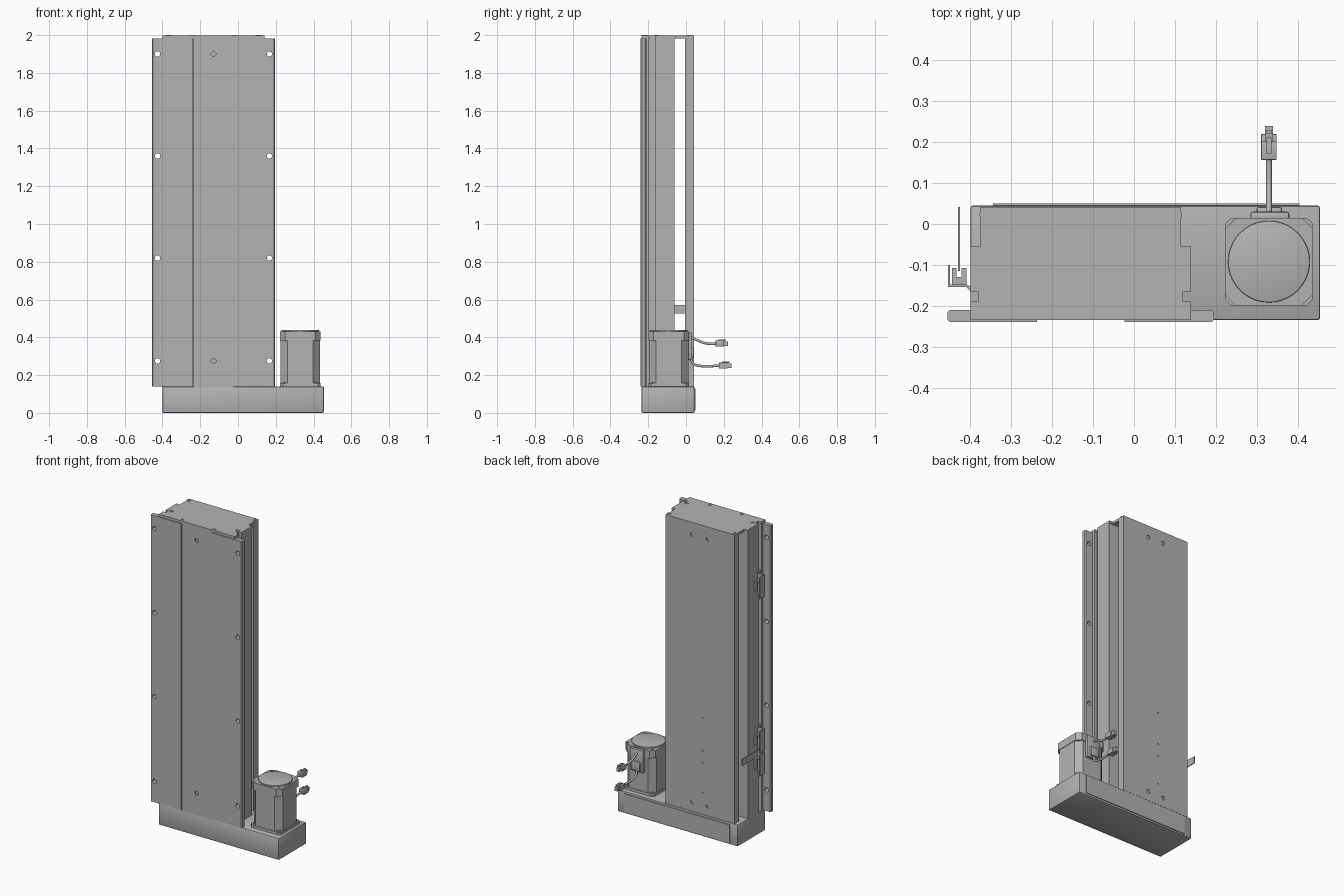
import bpy, bmesh, math
from mathutils import Vector

if "Cube" in bpy.data.objects:
    bpy.data.objects.remove(bpy.data.objects["Cube"])

grey = bpy.data.materials.new("machine grey")
grey.use_nodes = True
grey.diffuse_color = (0.45, 0.45, 0.45, 1)
grey.node_tree.nodes["Principled BSDF"].inputs["Base Color"].default_value = grey.diffuse_color

CX = -0.13          # centre line of the column
MX, MY = 0.33, -0.092   # motor axis


def finish(name, bm):
    bmesh.ops.recalc_face_normals(bm, faces=bm.faces)
    mesh = bpy.data.meshes.new(name)
    bm.to_mesh(mesh)
    bm.free()
    ob = bpy.data.objects.new(name, mesh)
    mesh.materials.append(grey)
    bpy.context.collection.objects.link(ob)
    return ob


def prism(name, pts, z0, z1):
    """Extrude a plan outline upward."""
    bm = bmesh.new()
    face = bm.faces.new([bm.verts.new((x, y, z0)) for x, y in pts])
    new = bmesh.ops.extrude_face_region(bm, geom=[face])["geom"]
    bmesh.ops.translate(bm, vec=(0, 0, z1 - z0),
                        verts=[v for v in new if isinstance(v, bmesh.types.BMVert)])
    return finish(name, bm)


def box(name, x0, x1, y0, y1, z0, z1):
    return prism(name, [(x0, y0), (x1, y0), (x1, y1), (x0, y1)], z0, z1)


def mirrored(half):
    """Full outline from its right half, given as offsets from the column centre."""
    return [(CX + u, y) for u, y in half] + [(CX - u, y) for u, y in reversed(half)]


def chamfered(r, c):
    """Chamfered square around the motor axis."""
    pts = [(r, -r + c), (r, r - c), (r - c, r), (-r + c, r),
           (-r, r - c), (-r, -r + c), (-r + c, -r), (r - c, -r)]
    return [(MX + x, MY + y) for x, y in pts]


def cylinders(name, places, r, depth, axis, sides=20):
    """Several equal cylinders in one mesh, centred on the given places."""
    bm = bmesh.new()
    rot = Vector((0, 0, 1)).rotation_difference(Vector(axis)).to_matrix()
    for p in places:
        made = bmesh.ops.create_cone(bm, cap_ends=True, segments=sides,
                                     radius1=r, radius2=r, depth=depth)["verts"]
        bmesh.ops.rotate(bm, verts=made, matrix=rot)
        bmesh.ops.translate(bm, verts=made, vec=p)
    return finish(name, bm)


def bake(ob):
    graph = bpy.context.evaluated_depsgraph_get()
    mesh = bpy.data.meshes.new_from_object(ob.evaluated_get(graph))
    ob.modifiers.clear()
    ob.data = mesh


def cut(ob, cutter):
    cutter.hide_render = True
    mod = ob.modifiers.new("cut", "BOOLEAN")
    mod.operation, mod.solver, mod.object = "DIFFERENCE", "EXACT", cutter
    bake(ob)
    bpy.data.objects.remove(cutter)


def bevel(ob, width):
    mod = ob.modifiers.new("edges", "BEVEL")
    mod.width, mod.segments = width, 2
    bake(ob)


def screws(name, places, r, axis):
    """Flat screw heads with a round socket."""
    heads = cylinders(name, places, r, 0.006, axis)
    sockets = [Vector(p) + Vector(axis) * 0.003 for p in places]
    cut(heads, cylinders("socket_cutter", sockets, r * 0.55, 0.006, axis))


# Base housing with its rear cover plate
bevel(box("base_housing", -0.40, 0.455, -0.235, 0.045, 0, 0.14), 0.006)
box("base_rear_cover", -0.345, 0.405, 0.04, 0.05, 0.012, 0.128)

# Column extrusion with side grooves
rail = [(0, -0.06), (0.27, -0.06), (0.27, -0.165), (0.25, -0.165), (0.25, -0.195),
        (0.27, -0.195), (0.27, -0.21), (0.105, -0.21), (0.105, -0.235), (0, -0.235)]
column = prism("column_rail", mirrored(rail[1:-1]), 0.13, 1.985)
cut(column, cylinders("front_hole_cutter", [(CX, -0.235, z) for z in (0.275, 1.9)],
                      0.013, 0.02, (0, 1, 0)))

# Front mounting flanges with through holes
for side, name in ((-1, "right_flange"), (1, "left_flange")):
    outline = [(0.107, -0.24), (0.32, -0.24), (0.326, -0.234),
               (0.326, -0.216), (0.32, -0.21), (0.107, -0.21)]
    flange = prism(name, [(CX + side * u, y) for u, y in outline], 0.14, 1.982)
    holes = [(CX + side * 0.296, -0.225, z) for z in (0.275, 0.82, 1.36, 1.9)]
    cut(flange, cylinders("flange_hole_cutter", holes, 0.014, 0.1, (0, 1, 0)))

# Top end plate
plate = [(0.245, 0.042), (0.245, -0.055), (0.27, -0.055), (0.27, -0.165), (0.25, -0.165),
         (0.25, -0.19), (0.27, -0.19), (0.27, -0.235)]
prism("top_plate", mirrored(plate), 1.982, 1.998)
screws("top_screws", [(CX + s * u, y, 1.997) for s in (-1, 1)
                      for u, y in ((0.235, 0.022), (0.235, -0.155), (0.113, -0.22))],
       0.013, (0, 0, 1))

# Rear cover: a shallow channel with folded lips
channel = [(0.245, 0.042), (0.245, -0.005), (0.215, -0.005), (0.215, 0.004),
           (0.236, 0.004), (0.236, 0.032)]
cover = prism("rear_cover", mirrored(channel), 0.14, 1.998)
cut(cover, cylinders("cover_hole_cutter", [(CX + s * 0.056, 0.042, z) for s in (-1, 1)
                                           for z in (0.2, 1.92)], 0.013, 0.012, (0, 1, 0)))
cut(cover, cylinders("pin_hole_cutter", [(CX - 0.02, 0.042, z) for z in (0.28, 0.47, 0.55, 0.76)],
                     0.004, 0.012, (0, 1, 0), 8))

# Limit sensors clipped to the right-hand side groove
for i, z in enumerate((0.48, 0.63, 1.62)):
    tag = ("lower", "middle", "upper")[i]
    bracket = [(-0.38, -0.19), (-0.38, -0.163), (-0.41, -0.148), (-0.45, -0.148),
               (-0.45, -0.10), (-0.455, -0.10), (-0.455, -0.154), (-0.41, -0.154),
               (-0.40, -0.165), (-0.40, -0.19)]
    prism(tag + "_sensor_bracket", bracket, z - 0.07, z + 0.07)
    fork = [(-0.445, -0.148), (-0.41, -0.148), (-0.41, -0.108), (-0.422, -0.108),
            (-0.422, -0.13), (-0.434, -0.13), (-0.434, -0.108), (-0.445, -0.108)]
    prism(tag + "_sensor_fork", fork, z - 0.03, z + 0.03)
box("sensor_flag", -0.43, -0.425, -0.115, 0.042, 0.525, 0.57)

# Motor: foot flange, chamfered body, end cap and shallow lid
prism("motor_foot", chamfered(0.107, 0.014), 0.138, 0.157)
prism("motor_body", chamfered(0.104, 0.036), 0.155, 0.385)
prism("motor_cap", chamfered(0.107, 0.026), 0.383, 0.432)
lid = cylinders("motor_lid", [(MX, MY, 0.435)], 0.1, 0.01, (0, 0, 1), 40)
bevel(lid, 0.003)
corners = [(MX + a * 0.086, MY + b * 0.086) for a in (-1, 1) for b in (-1, 1)]
screws("motor_foot_screws", [(x, y, 0.159) for x, y in corners], 0.011, (0, 0, 1))
screws("motor_cap_screws", [(x, y, 0.431) for x, y in corners], 0.009, (0, 0, 1))

# Cable outlet on the back of the motor
bevel(box("cable_outlet", 0.285, 0.38, 0.005, 0.03, 0.28, 0.425), 0.006)
bevel(box("outlet_hood", 0.3, 0.362, -0.02, 0.042, 0.29, 0.35), 0.006)


# Motor cables ending in plugs
def cable(name, pts, r):
    curve = bpy.data.curves.new(name, "CURVE")
    curve.dimensions = "3D"
    curve.bevel_depth, curve.bevel_resolution = r, 3
    curve.use_fill_caps = True
    line = curve.splines.new("BEZIER")
    line.bezier_points.add(len(pts) - 1)
    for bp, (y, z) in zip(line.bezier_points, pts):
        bp.co = (MX, y, z)
        bp.handle_left_type = bp.handle_right_type = "AUTO"
    curve.materials.append(grey)
    bpy.context.collection.objects.link(bpy.data.objects.new(name, curve))


def plug(name, y, z):
    """Plug shell, narrower nose and latch, pointing backwards."""
    bevel(box(name + "_shell", MX - 0.019, MX + 0.019, y, y + 0.045, z - 0.016, z + 0.016), 0.002)
    box(name + "_nose", MX - 0.01, MX + 0.01, y + 0.04, y + 0.065, z - 0.013, z + 0.011)
    box(name + "_latch", MX - 0.006, MX + 0.006, y + 0.015, y + 0.055, z + 0.014, z + 0.021)


cable("upper_cable", [(0.025, 0.40), (0.06, 0.385), (0.10, 0.37), (0.165, 0.365)], 0.007)
cable("lower_cable", [(0.03, 0.32), (0.035, 0.265), (0.07, 0.25), (0.18, 0.25)], 0.007)
plug("upper_plug", 0.157, 0.368)
plug("lower_plug", 0.175, 0.25)

# Keep hard edges crisp and round parts smooth
bpy.ops.object.select_all(action="DESELECT")
for ob in bpy.context.collection.objects:
    if ob.type == "MESH":
        ob.select_set(True)
        bpy.context.view_layer.objects.active = ob
bpy.ops.object.shade_smooth_by_angle(angle=math.radians(30))
